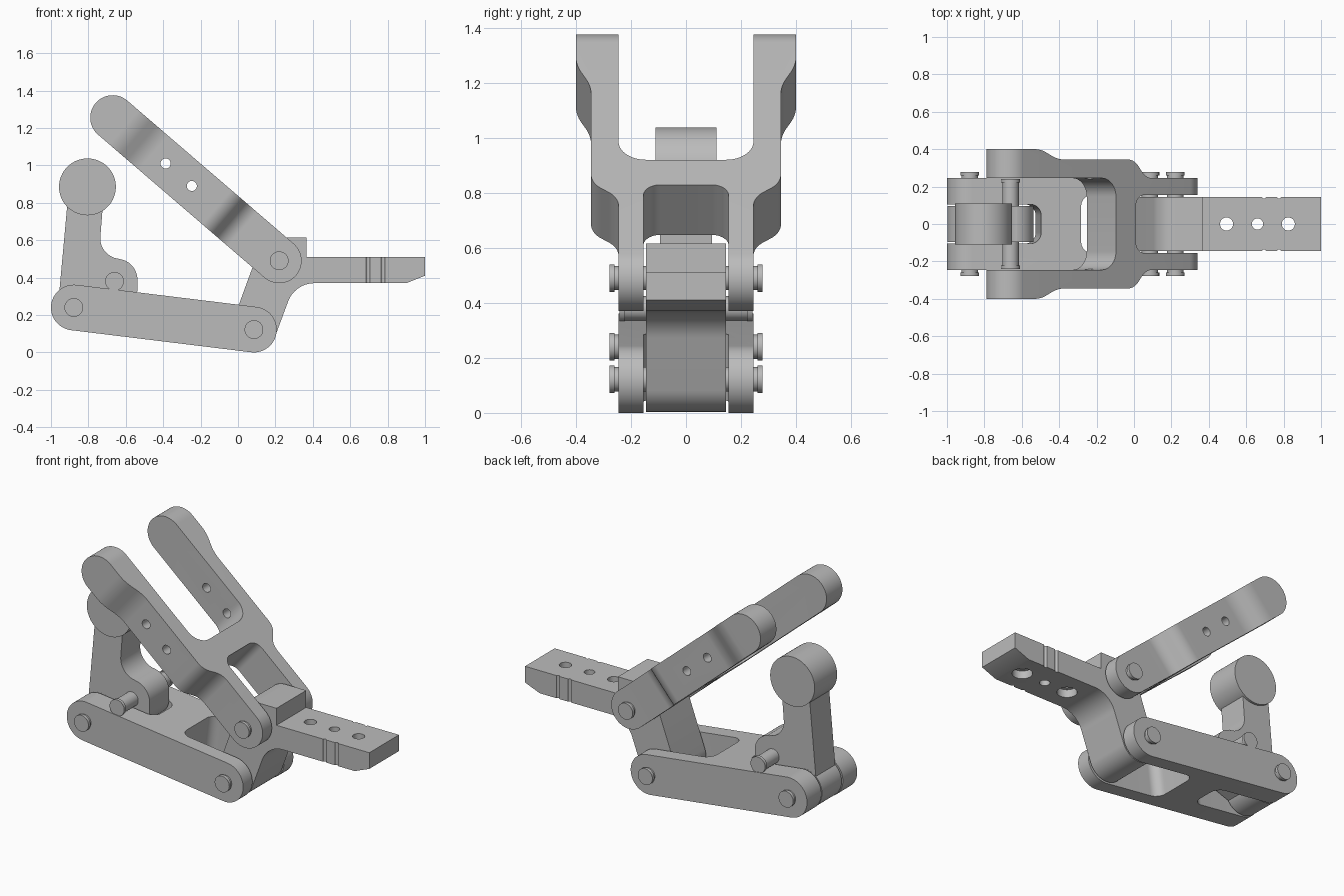
import bpy, bmesh, math
from mathutils import Matrix, Vector

cube = bpy.data.objects.get("Cube")
if cube:
    bpy.data.objects.remove(cube, do_unlink=True)

grey = bpy.data.materials.new("plain grey metal")
grey.use_nodes = True
GREY = (0.5, 0.5, 0.5, 1)
grey.diffuse_color = GREY
grey.node_tree.nodes["Principled BSDF"].inputs["Base Color"].default_value = GREY


def frame(origin, u, v):
    """Axes for a profile; the third axis is the extrusion direction."""
    u, v = Vector(u).normalized(), Vector(v).normalized()
    m = Matrix((u, v, u.cross(v))).transposed().to_4x4()
    m.translation = Vector(origin)
    return m


SIDE = frame((0, 0, 0), (1, 0, 0), (0, 0, 1))
PLAN = frame((0, 0, 0), (1, 0, 0), (0, 1, 0))


def rounded(corners, steps=14):
    """Polygon whose corners (x, y, radius) are replaced by tangent arcs."""
    out = []
    for i, corner in enumerate(corners):
        p = Vector(corner[:2])
        r = corner[2] if len(corner) > 2 else 0
        new = [p]
        if r:
            a = (Vector(corners[i - 1][:2]) - p).normalized()
            b = (Vector(corners[(i + 1) % len(corners)][:2]) - p).normalized()
            half = a.angle(b) / 2
            centre = p + (a + b).normalized() * (r / math.sin(half))
            arm = p + a * (r / math.tan(half)) - centre
            sweep = math.copysign(math.pi - 2 * half, b.x * a.y - b.y * a.x)
            new = []
            for k in range(steps + 1):
                t = sweep * k / steps
                c, s = math.cos(t), math.sin(t)
                new.append(centre + Vector((arm.x * c - arm.y * s, arm.x * s + arm.y * c)))
        for q in new:
            if not out or (q - out[-1]).length > 1e-4:
                out.append(q)
    if (out[0] - out[-1]).length < 1e-4:
        out.pop()
    return out


def circle(x, y, r, n=40):
    return [(x + r * math.cos(2 * math.pi * k / n), y + r * math.sin(2 * math.pi * k / n))
            for k in range(n)]


def stadium(length, r):
    return rounded([(-r, -r, r), (length + r, -r, r), (length + r, r, r), (-r, r, r)])


def mirrored(half):
    return rounded(half + [(c[0], -c[1], *c[2:]) for c in reversed(half)])


def prism(name, points, m, lo, hi):
    bm = bmesh.new()
    face = bm.faces.new([bm.verts.new((p[0], p[1], lo)) for p in points])
    moved = bmesh.ops.extrude_face_region(bm, geom=[face])["geom"]
    bmesh.ops.translate(bm, vec=(0, 0, hi - lo),
                        verts=[g for g in moved if isinstance(g, bmesh.types.BMVert)])
    bm.transform(m)
    bmesh.ops.recalc_face_normals(bm, faces=bm.faces)
    mesh = bpy.data.meshes.new(name)
    bm.to_mesh(mesh)
    bm.free()
    ob = bpy.data.objects.new(name, mesh)
    mesh.materials.append(grey)
    bpy.context.collection.objects.link(ob)
    return ob


def activate(ob):
    bpy.ops.object.select_all(action="DESELECT")
    ob.select_set(True)
    bpy.context.view_layer.objects.active = ob


def combine(ob, other, operation="DIFFERENCE"):
    activate(ob)
    mod = ob.modifiers.new("cut", "BOOLEAN")
    mod.operation, mod.object, mod.solver = operation, other, "EXACT"
    bpy.ops.object.modifier_apply(modifier=mod.name)
    bpy.data.objects.remove(other, do_unlink=True)


def link(name, start, end, r, half):
    """Round-ended bar shaped by a plan outline, running between two pivots."""
    a, b = Vector((start[0], 0, start[1])), Vector((end[0], 0, end[1]))
    d = (b - a).normalized()
    n = Vector((-d.z, 0, d.x))
    if n.z < 0:
        n = -n
    ob = prism(name, mirrored(half), frame(a, d, (0, 1, 0)), -0.3, 0.3)
    combine(ob, prism("outline", stadium((b - a).length, r), frame(a, d, n), -0.6, 0.6),
            "INTERSECT")
    return ob


def pin(name, x, z, reach):
    """Headed pin across the mechanism, turned as stacked discs."""
    prism(name, circle(x, z, 0.044), SIDE, -reach, reach)
    for side, sign in (("front", -1), ("back", 1)):
        lo, hi = sorted((sign * (reach - 0.018), sign * (reach + 0.001)))
        prism(f"{name}_{side}_head", circle(x, z, 0.05), SIDE, lo, hi)


REAR, FRONT, TOP = (-0.878, 0.24), (0.085, 0.122), (0.22, 0.49)
TIP, STOP = (-0.67, 1.255), (-0.66, 0.38)

# Lower link: a bar slotted at both ends
link("lower_link", REAR, FRONT, 0.122, [
    (0.37, 0.105, 0.06), (-0.2, 0.105), (-0.2, 0.245),
    (1.2, 0.245), (1.2, 0.155), (0.585, 0.155, 0.06)])

# Upper fork: arms that step outward, with a cross bridge
fork = link("upper_fork", TOP, TIP, 0.12, [
    (0.38, 0.155, 0.06), (-0.2, 0.155), (-0.2, 0.245), (0.31, 0.245, 0.1),
    (0.39, 0.345, 0.1), (0.93, 0.345, 0.2), (1.05, 0.4, 0.2),
    (1.4, 0.4), (1.4, 0.245), (0.52, 0.245, 0.1)])
for x, z in ((-0.387, 1.01), (-0.247, 0.89)):
    combine(fork, prism("hole", circle(x, z, 0.027), SIDE, -0.6, 0.6))

# Crank with its flat mounting bar
crank = prism("crank_bar", rounded([
    (-0.069, 0.053, 0.12), (0.156, -0.03, 0.12), (0.304, 0.37, 0.15), (0.9, 0.37),
    (1, 0.41), (1, 0.51), (0.365, 0.51), (0.365, 0.615), (0.136, 0.615, 0.125)]),
    SIDE, -0.145, 0.145)
for x, r in ((0.495, 0.035), (0.66, 0.03), (0.825, 0.035)):
    combine(crank, prism("hole", circle(x, 0, r), PLAN, 0.3, 0.6))
for x in (0.495, 0.825):
    combine(crank, prism("counterbore", circle(x, 0, 0.058), PLAN, 0.3, 0.42))
for x in (0.695, 0.775):
    for y in (-0.147, 0.147):
        combine(crank, prism("groove", circle(x, y, 0.011, 16), PLAN, 0.3, 0.6))

# Rocker arm with hub and round head
prism("rocker_arm", rounded([
    (-0.963, 0.24), (-0.91, 0.82), (-0.72, 0.82), (-0.745, 0.5, 0.11),
    (-0.538, 0.5, 0.11), (-0.538, 0.26, 0.11), (-0.85, 0.15)]), SIDE, -0.095, 0.095)
prism("rocker_hub", circle(*REAR, 0.12), SIDE, -0.096, 0.096)
prism("rocker_head", circle(-0.805, 0.885, 0.152, 64), SIDE, -0.11, 0.11)

# Pivot pins and the rocker stop pin
pin("rear_pin", *REAR, 0.277)
pin("front_pin", *FRONT, 0.277)
pin("top_pin", *TOP, 0.277)
pin("stop_pin", *STOP, 0.24)

for ob in list(bpy.context.collection.objects):
    if ob.type == "MESH" and grey.name in ob.data.materials:
        activate(ob)
        bpy.ops.object.shade_smooth_by_angle(angle=math.radians(25))
